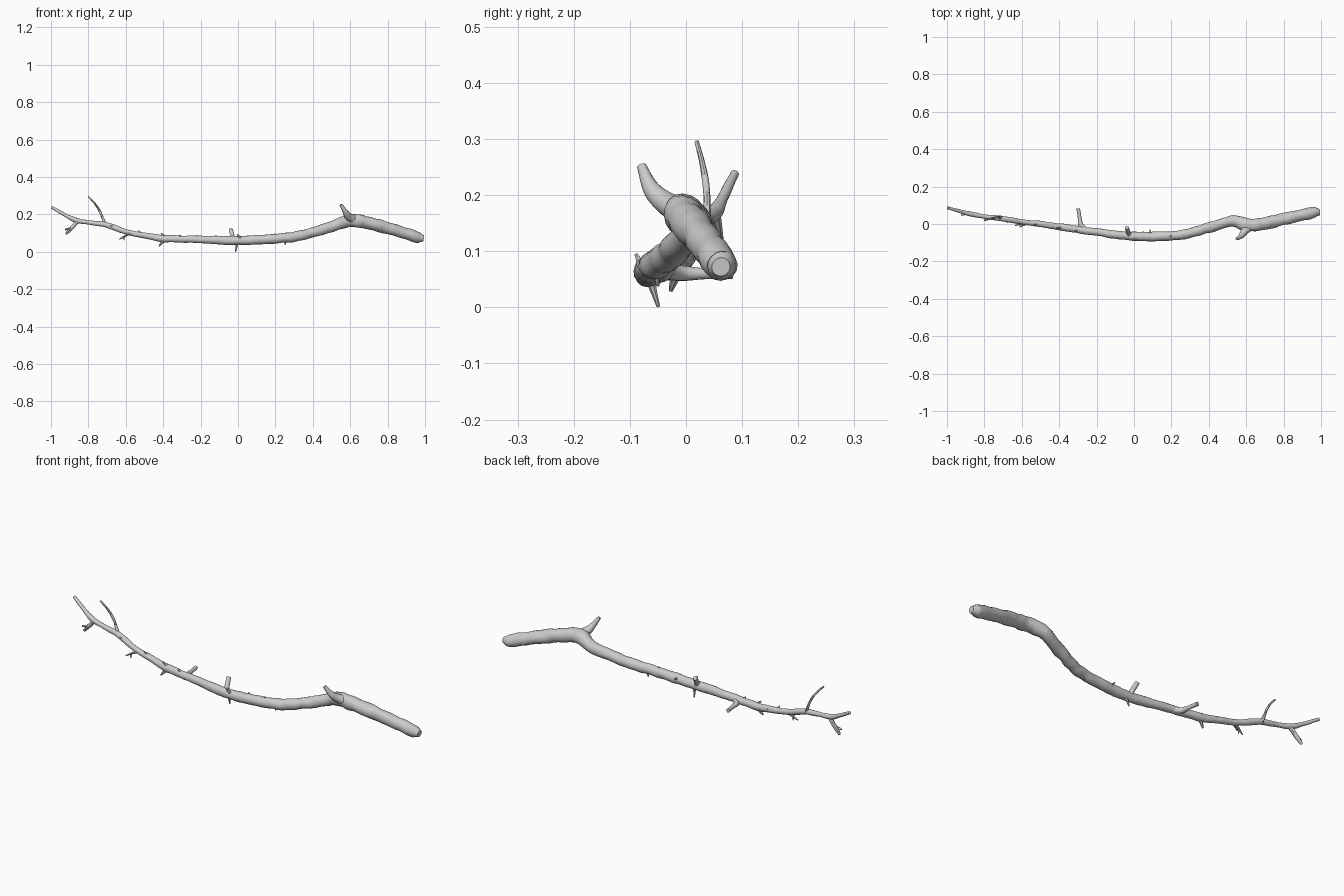
import bpy, bmesh, math
from mathutils import Vector, noise


def catmull(pts, steps):
    # smooth interpolation of (x, y, z, radius) points
    v = [Vector(p) for p in pts]
    v = [v[0] * 2 - v[1]] + v + [v[-1] * 2 - v[-2]]
    out = []
    for i in range(1, len(v) - 2):
        a, b, c, d = v[i - 1:i + 3]
        for s in range(steps):
            t = s / steps
            out.append(0.5 * (2 * b + (c - a) * t + (2 * a - 5 * b + 4 * c - d) * t * t
                              + (3 * b - a - 3 * c + d) * t ** 3))
    out.append(v[-2])
    return out


def limb(name, pts, sides=10, steps=6, rough=0.18):
    # tapered tube with parallel-transported rings and a bumpy bark surface
    path = catmull(pts, steps)
    pos = [p.to_3d() for p in path]
    bm = bmesh.new()
    rings, n = [], None
    for i, p in enumerate(pos):
        t = (pos[min(i + 1, len(pos) - 1)] - pos[max(i - 1, 0)]).normalized()
        if n is None:
            n = t.orthogonal().normalized()
        n = (n - t * n.dot(t)).normalized()
        b = t.cross(n)
        ring = []
        for k in range(sides):
            a = 2 * math.pi * k / sides
            d = n * math.cos(a) + b * math.sin(a)
            r = path[i][3] * (1 + rough * noise.noise((p + d * path[i][3]) * 22))
            ring.append(bm.verts.new(p + d * r))
        rings.append(ring)
    for r0, r1 in zip(rings, rings[1:]):
        for k in range(sides):
            j = (k + 1) % sides
            bm.faces.new((r0[k], r0[j], r1[j], r1[k]))
    bm.faces.new(rings[0][::-1])
    bm.faces.new(rings[-1])
    bmesh.ops.recalc_face_normals(bm, faces=bm.faces)
    me = bpy.data.meshes.new(name)
    bm.to_mesh(me)
    bm.free()
    ob = bpy.data.objects.new(name, me)
    bpy.context.collection.objects.link(ob)
    bpy.context.view_layer.objects.active = ob
    ob.select_set(True)
    bpy.ops.object.shade_smooth_by_angle(angle=math.radians(45))
    ob.select_set(False)
    return ob


# main stem, thick worn end to thin tip
limb("main_branch", [
    (0.993, 0.062, 0.071, .017), (0.975, 0.062, 0.073, .025), (0.95, 0.058, 0.080, .030),
    (0.8, 0.026, 0.127, .032),
    (0.68, 0.0, 0.158, .033), (0.6, -0.004, 0.166, .035), (0.53, 0.014, 0.145, .030),
    (0.4, -0.02, 0.103, .027), (0.3, -0.048, 0.080, .026), (0.2, -0.063, 0.070, .025),
    (0.0, -0.066, 0.060, .024), (-0.2, -0.043, 0.066, .020), (-0.4, -0.015, 0.071, .019),
    (-0.5, 0.0, 0.088, .016), (-0.6, 0.012, 0.107, .014), (-0.7, 0.027, 0.143, .015),
    (-0.8, 0.040, 0.157, .012), (-0.87, 0.053, 0.170, .013), (-0.93, 0.068, 0.200, .010),
    (-0.996, 0.087, 0.238, .008)], sides=16, steps=8)

# side branches
limb("upper_fork", [(0.640, 0.006, 0.160, .028), (0.596, -0.036, 0.184, .021),
                    (0.575, -0.062, 0.212, .014), (0.55, -0.079, 0.252, .008)], 12)
limb("tall_twig", [(-0.71, 0.032, 0.140, .013), (-0.722, 0.037, 0.175, .007),
                   (-0.738, 0.036, 0.215, .006), (-0.765, 0.029, 0.257, .005),
                   (-0.800, 0.019, 0.295, .004)], 8)
limb("back_stub", [(-0.255, -0.036, 0.064, .016), (-0.283, -0.008, 0.061, .014),
                   (-0.290, 0.030, 0.060, .010), (-0.298, 0.083, 0.060, .010)], 10)
limb("upright_stub", [(-0.025, -0.062, 0.060, .018), (-0.030, -0.046, 0.085, .012),
                      (-0.038, -0.020, 0.120, .010)], 10)
limb("end_fork", [(-0.855, 0.050, 0.168, .011), (-0.878, 0.055, 0.140, .010),
                  (-0.898, 0.057, 0.118, .010), (-0.920, 0.060, 0.094, .006)], 8)
limb("end_fork_tine", [(-0.885, 0.056, 0.128, .008), (-0.905, 0.053, 0.123, .006),
                       (-0.925, 0.050, 0.119, .004)], 8)

# short spurs: base, tip, base radius
spurs = [
    ((-0.005, -0.064, 0.050), (-0.012, -0.049, 0.001), .009),
    ((0.02, -0.075, 0.065), (-0.005, -0.089, 0.094), .009),
    ((-0.395, -0.016, 0.065), (-0.422, -0.027, 0.030), .010),
    ((-0.575, 0.008, 0.102), (-0.635, -0.008, 0.066), .008),
    ((-0.570, 0.005, 0.100), (-0.612, -0.016, 0.082), .008),
    ((-0.610, -0.002, 0.078), (-0.608, -0.006, 0.060), .005),
    ((-0.515, 0.0, 0.092), (-0.532, -0.004, 0.115), .007),
    ((-0.385, -0.018, 0.075), (-0.412, -0.022, 0.099), .010),
    ((-0.295, -0.028, 0.070), (-0.315, -0.038, 0.090), .009),
    ((0.090, -0.065, 0.068), (0.085, -0.029, 0.076), .009),
    ((0.260, -0.055, 0.066), (0.250, -0.050, 0.038), .009),
    ((0.190, -0.065, 0.080), (0.200, -0.062, 0.098), .008),
    ((0.560, 0.010, 0.160), (0.545, 0.014, 0.182), .010),
    ((-0.660, 0.020, 0.132), (-0.680, 0.008, 0.142), .008),
    ((-0.455, -0.008, 0.080), (-0.475, 0.012, 0.088), .008),
]
for i, (base, tip, r) in enumerate(spurs):
    a, b = Vector(base), Vector(tip)
    m = a.lerp(b, 0.5)
    limb(f"spur_{i + 1}", [(*a, r), (*m, r * 0.7), (*b, r * 0.35)], 7, 3)
